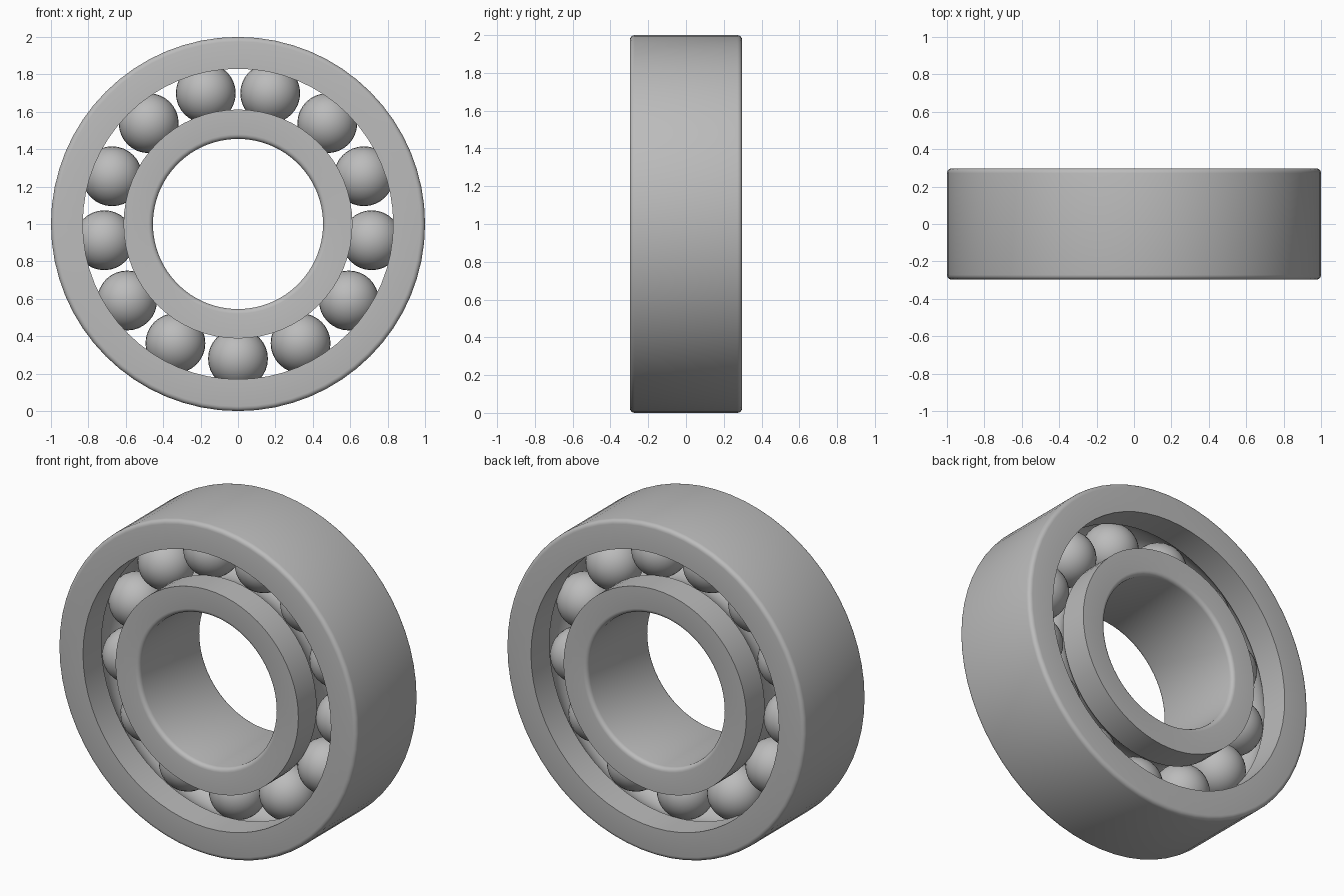
import bpy
import bmesh
from math import sin, cos, pi, sqrt, atan2
from mathutils import Matrix, Vector

cube = bpy.data.objects.get("Cube")
if cube:
    bpy.data.objects.remove(cube, do_unlink=True)

HALF_WIDTH = 0.297
PITCH = 0.72          # radius of the circle through the ball centres
BALL = 0.16
BALL_COUNT = 13
CENTRE = Vector((0, 0, 1))

steel = bpy.data.materials.new("steel grey")
steel.use_nodes = True
colour = (0.5, 0.5, 0.5, 1)
steel.diffuse_color = colour
bsdf = steel.node_tree.nodes["Principled BSDF"]
bsdf.inputs["Base Color"].default_value = colour


def finish(name, bm, angle):
    mesh = bpy.data.meshes.new(name)
    bmesh.ops.recalc_face_normals(bm, faces=bm.faces)
    bm.to_mesh(mesh)
    bm.free()
    mesh.materials.append(steel)
    obj = bpy.data.objects.new(name, mesh)
    bpy.context.collection.objects.link(obj)
    bpy.ops.object.select_all(action="DESELECT")
    obj.select_set(True)
    bpy.context.view_layer.objects.active = obj
    bpy.ops.object.shade_smooth_by_angle(angle=angle)
    return obj


def ring(name, wall, land, round_off=0.025, segments=64):
    """Lathe a race: rounded plain wall on one side, ball groove in the other."""
    inward = 1 if land > wall else -1
    profile = []
    # rounded corners of the plain wall
    for side in (-1, 1):
        for i in range(5):
            a = pi / 2 * (i if side > 0 else 4 - i) / 4
            r = wall + inward * round_off * (1 - cos(a))
            y = side * (HALF_WIDTH - round_off + round_off * sin(a))
            profile.append((r, y))
    # sharp land with a circular groove around the balls
    profile.append((land, HALF_WIDTH))
    groove = BALL + 0.003
    reach = sqrt(groove ** 2 - (land - PITCH) ** 2)
    limit = atan2(reach, abs(land - PITCH))
    for i in range(13):
        a = limit * (1 - i / 6)
        profile.append((PITCH - inward * groove * cos(a), groove * sin(a)))
    profile.append((land, -HALF_WIDTH))

    bm = bmesh.new()
    loops = []
    for s in range(segments):
        t = 2 * pi * s / segments
        loops.append([bm.verts.new(CENTRE + Vector((r * sin(t), y, r * cos(t))))
                      for r, y in profile])
    count = len(profile)
    for s in range(segments):
        here, there = loops[s], loops[(s + 1) % segments]
        for i in range(count):
            j = (i + 1) % count
            bm.faces.new((here[i], here[j], there[j], there[i]))
    return finish(name, bm, 0.6)


# Outer and inner races
ring("outer_race", 1.0, 0.83)
ring("inner_race", 0.455, 0.612)

# Balls, the first at the bottom
for n in range(BALL_COUNT):
    t = 2 * pi * n / BALL_COUNT
    place = CENTRE + Vector((PITCH * sin(t), 0, -PITCH * cos(t)))
    bm = bmesh.new()
    bmesh.ops.create_uvsphere(bm, u_segments=32, v_segments=16, radius=BALL,
                              matrix=Matrix.Translation(place) @ Matrix.Rotation(pi / 2, 4, "X"))
    finish(f"ball_{n + 1}", bm, 0.6)
